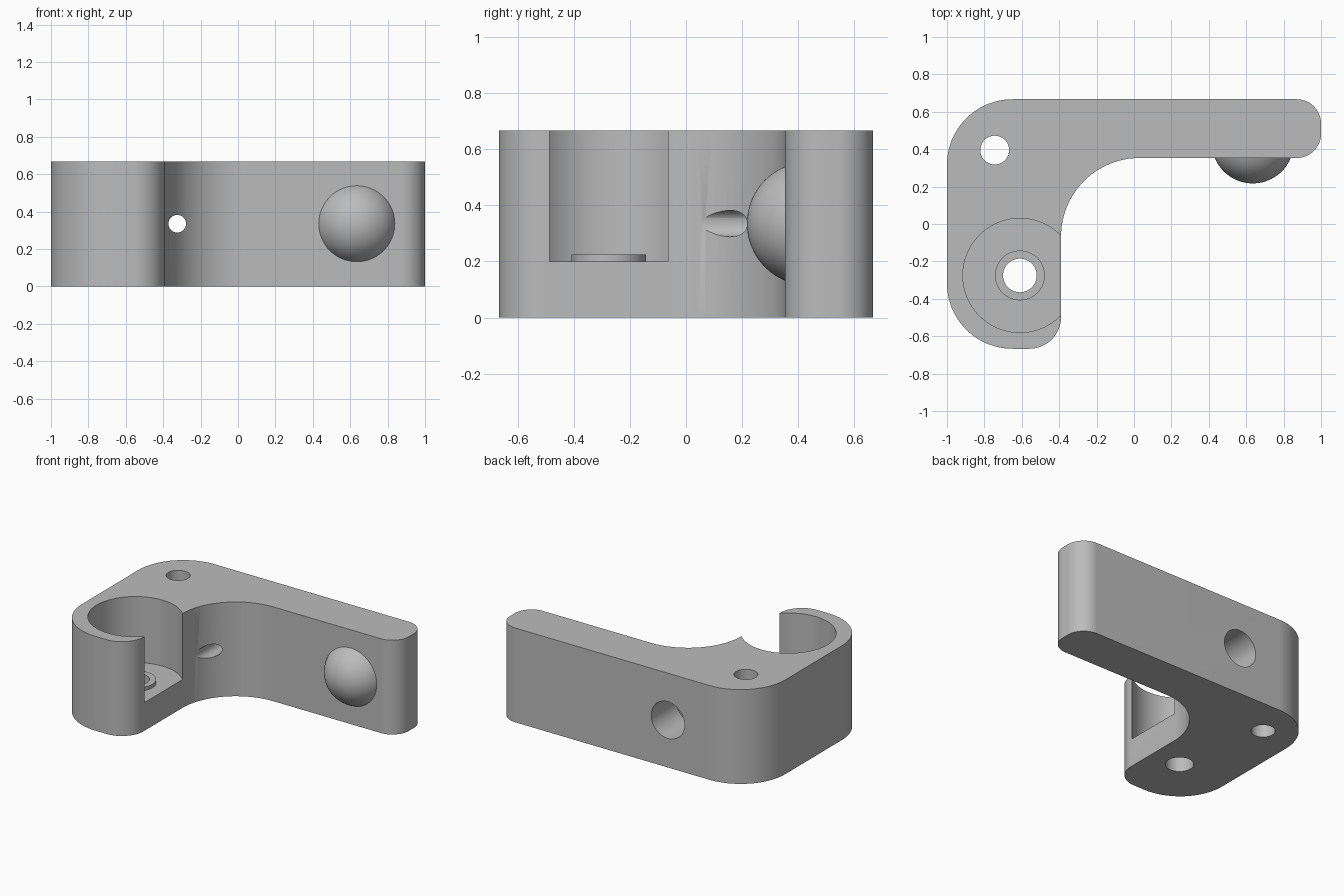
import bpy, bmesh, math
from mathutils import Matrix, Vector

cube = bpy.data.objects.get("Cube")
if cube:
    bpy.data.objects.remove(cube, do_unlink=True)

HEIGHT = 0.667
MID = 0.335

grey = bpy.data.materials.new("light_grey")
grey.use_nodes = True
grey.diffuse_color = (0.5, 0.5, 0.5, 1)
grey.node_tree.nodes["Principled BSDF"].inputs["Base Color"].default_value = (0.5, 0.5, 0.5, 1)


def make_object(name, bm):
    bmesh.ops.recalc_face_normals(bm, faces=bm.faces)
    mesh = bpy.data.meshes.new(name)
    bm.to_mesh(mesh)
    bm.free()
    obj = bpy.data.objects.new(name, mesh)
    mesh.materials.append(grey)
    bpy.context.collection.objects.link(obj)
    return obj


def cylinder(name, radius, start, end):
    """Cylinder running between two points."""
    start, end = Vector(start), Vector(end)
    axis = end - start
    turn = axis.to_track_quat('Z', 'Y').to_matrix().to_4x4()
    bm = bmesh.new()
    bmesh.ops.create_cone(bm, cap_ends=True, segments=96, radius1=radius, radius2=radius,
                          depth=axis.length, matrix=Matrix.Translation((start + end) / 2) @ turn)
    return make_object(name, bm)


def combine(target, tool, operation):
    """Apply a boolean and remove its tool."""
    mod = target.modifiers.new(operation.lower(), 'BOOLEAN')
    mod.operation, mod.object, mod.solver = operation, tool, 'EXACT'
    bpy.context.view_layer.objects.active = target
    bpy.ops.object.modifier_apply(modifier=mod.name)
    bpy.data.objects.remove(tool, do_unlink=True)


def shade(obj):
    bpy.ops.object.select_all(action='DESELECT')
    obj.select_set(True)
    bpy.context.view_layer.objects.active = obj
    bpy.ops.object.shade_smooth_by_angle(angle=math.radians(30))


# L-shaped bracket: each corner is arc centre x, y, radius, start and end angle
corners = [
    (-0.65, -0.317, 0.35, 180, 270),
    (-0.56, -0.497, 0.17, 270, 360),
    (0.03, -0.067, 0.42, 180, 90),
    (0.87, 0.483, 0.13, 270, 360),
    (0.87, 0.537, 0.13, 0, 90),
    (-0.65, 0.317, 0.35, 90, 180),
]
STEPS = 24
bm = bmesh.new()
outline = []
for x, y, r, a0, a1 in corners:
    for i in range(STEPS + 1):
        a = math.radians(a0 + (a1 - a0) * i / STEPS)
        outline.append(bm.verts.new((x + r * math.cos(a), y + r * math.sin(a), 0)))
base = bm.faces.new(outline)
top = bmesh.ops.extrude_face_region(bm, geom=[base])
bmesh.ops.translate(bm, vec=(0, 0, HEIGHT),
                    verts=[v for v in top["geom"] if isinstance(v, bmesh.types.BMVert)])
bracket = make_object("bracket", bm)

# Open round pocket with a raised washer seat on its floor
px, py = -0.61, -0.275
combine(bracket, cylinder("pocket_cutter", 0.305, (px, py, 0.2), (px, py, 1)), 'DIFFERENCE')
combine(bracket, cylinder("washer_seat", 0.133, (px, py, 0.1), (px, py, 0.225)), 'UNION')

# Drilled holes: pocket bolt, corner pin, cross hole and its rear counterbore
drills = [
    ("bolt_hole", 0.09, (px, py, -0.1), (px, py, 0.5)),
    ("pin_hole", 0.077, (-0.745, 0.395, -0.1), (-0.745, 0.395, 1)),
    ("cross_hole", 0.047, (-0.325, -0.1, MID), (-0.325, 0.8, MID)),
    ("counterbore", 0.13, (-0.325, 0.39, MID), (-0.325, 0.8, MID)),
]
for name, radius, start, end in drills:
    combine(bracket, cylinder(name, radius, start, end), 'DIFFERENCE')
shade(bracket)

# Ball seated in the front of the arm, trimmed just inside the wall
bm = bmesh.new()
bmesh.ops.create_uvsphere(bm, u_segments=64, v_segments=32, radius=0.22,
                          matrix=Matrix.Translation((0.635, 0.437, MID)) @ Matrix.Rotation(math.pi / 2, 4, 'X'))
bmesh.ops.bisect_plane(bm, geom=bm.verts[:] + bm.edges[:] + bm.faces[:],
                       plane_co=(0, 0.37, 0), plane_no=(0, 1, 0), clear_outer=True)
shade(make_object("ball", bm))
